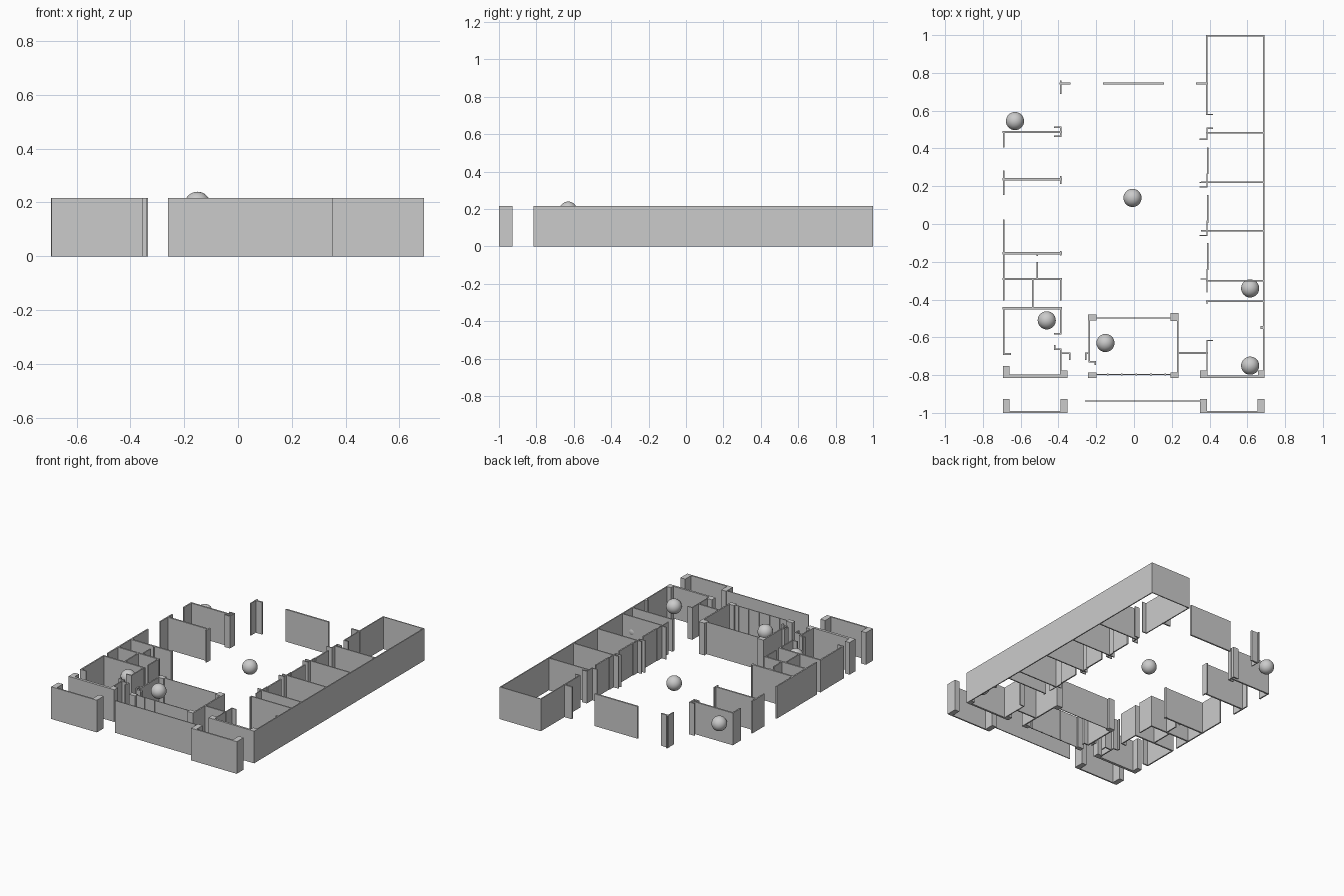
import bpy, bmesh
from mathutils import Matrix, Vector

H = 0.217  # wall height


def box(bm, x0, x1, y0, y1):
    m = Matrix.Translation(((x0 + x1) / 2, (y0 + y1) / 2, H / 2)) @ Matrix.Diagonal((x1 - x0, y1 - y0, H, 1))
    bmesh.ops.create_cube(bm, size=1, matrix=m)


def finish(name, bm):
    me = bpy.data.meshes.new(name)
    bm.to_mesh(me)
    bm.free()
    ob = bpy.data.objects.new(name, me)
    bpy.context.collection.objects.link(ob)
    return ob


def walls(name, t, paths):
    """Extrude axis-aligned centre lines into walls of thickness t."""
    bm = bmesh.new()
    h = t / 2
    for p in paths:
        for (ax, ay), (bx, by) in zip(p, p[1:]):
            box(bm, min(ax, bx) - h, max(ax, bx) + h, min(ay, by) - h, max(ay, by) + h)
    return finish(name, bm)


def blocks(name, rects):
    bm = bmesh.new()
    for r in rects:
        box(bm, *r)
    return finish(name, bm)


# East wing: outer shell, room dividers, corridor wall pieces
XE = 0.386
walls("east_outer_wall", 0.007, [
    [(0.415, 0.58), (XE, 0.58), (XE, 0.9965), (0.687, 0.9965), (0.687, -0.80)]])
walls("east_dividers", 0.008, [
    [(x, y), (0.685, y)] for x, y in
    ((XE, 0.482), (0.36, 0.22), (0.36, -0.036), (XE, -0.301), (XE, -0.408))])
walls("east_corridor_jambs", 0.006, [
    [(0.415, 0.507), (XE, 0.507), (XE, 0.449), (0.35, 0.449)],
    [(0.35, 0.195), (XE, 0.195), (XE, 0.265)],
    [(0.35, 0.22), (XE, 0.22)],
    [(0.35, -0.06), (XE, -0.06), (XE, 0.015)],
    [(XE, -0.24), (XE, -0.36)],
    [(0.355, -0.292), (XE, -0.292)],
    [(XE, -0.408), (XE, -0.42)],
    [(0.415, -0.617), (XE, -0.617), (XE, -0.80)]])
walls("east_corridor_panels", 0.009, [
    [(0.391, a), (0.391, b)] for a, b in ((0.40, 0.27), (0.15, 0.01), (-0.105, -0.24))])
blocks("east_pier", [(0.67, 0.69, -0.557, -0.54)])

# West wing: outer wall pieces, dividers, corridor jambs
XW, XC = -0.69, -0.388
walls("west_outer_wall", 0.009, [
    [(XW, 0.41), (XW, 0.488)],
    [(XW, 0.158), (XW, 0.28)],
    [(XW, -0.40), (XW, 0.02)],
    [(XW, -0.446), (XW, -0.688), (-0.655, -0.688)]])
walls("west_dividers", 0.011, [
    [(XW, y), (XC, y)] for y in (0.488, 0.237, -0.155, -0.292, -0.446)])
walls("west_inner_partitions", 0.008, [
    [(-0.513, -0.205), (-0.513, -0.292)],
    [(-0.513, -0.155), (-0.513, -0.166)],
    [(-0.537, -0.292), (-0.537, -0.446)]])
walls("west_corridor_jambs", 0.008, [
    [(-0.42, 0.512), (XC, 0.512), (XC, 0.465), (-0.42, 0.465)],
    [(XC, 0.25), (XC, 0.215)],
    [(XC, -0.148), (XC, -0.162)],
    [(XC, -0.292), (XC, -0.40)],
    [(XC, -0.446), (XC, -0.582), (-0.42, -0.582)],
    [(-0.42, -0.645), (-0.42, -0.662), (XC, -0.662), (XC, -0.80)],
    [(XC, -0.684), (-0.339, -0.684), (-0.339, -0.715)]])

# North end of the courtyard
walls("north_walls", 0.011, [
    [(-0.158, 0.744), (0.153, 0.744)],
    [(XC, 0.744), (-0.343, 0.744)],
    [(0.333, 0.744), (XE, 0.744)]])
walls("north_west_jamb", 0.007, [[(XC, 0.692), (XC, 0.757)]])

# Entrance lobby: corner piers, side walls, thin glazed screens
blocks("lobby_piers", [
    (-0.243, -0.198, -0.512, -0.478), (0.192, 0.235, -0.514, -0.472),
    (-0.243, -0.198, -0.815, -0.785), (0.192, 0.235, -0.815, -0.785)])
walls("lobby_side_walls", 0.009, [
    [(-0.237, -0.50), (-0.237, -0.73), (-0.205, -0.73), (-0.205, -0.742)],
    [(0.231, -0.50), (0.231, -0.79)],
    [(0.231, -0.683), (XE, -0.683)],
    [(-0.237, -0.684), (-0.256, -0.684), (-0.256, -0.715)]])
walls("lobby_screens", 0.005, [
    [(-0.2, -0.497), (0.195, -0.497)],
    [(-0.2, -0.797), (0.195, -0.797)]])
blocks("lobby_mullions", [
    (x - 0.004, x + 0.004, -0.801, -0.791) for x in (-0.14, -0.065, 0.012, 0.09, 0.165)])

# Front: gatehouse piers, walls and long screen
blocks("south_wing_piers", [
    (-0.694, -0.66, -0.815, -0.752), (-0.388, -0.353, -0.815, -0.775),
    (0.35, 0.386, -0.815, -0.775), (0.656, 0.691, -0.815, -0.775)])
blocks("south_wing_walls", [(-0.66, -0.388, -0.815, -0.797), (0.386, 0.656, -0.815, -0.801)])
blocks("front_piers", [
    (x, x + 0.036, -1.0, -0.927) for x in (-0.694, -0.389, 0.35, 0.655)])
blocks("front_walls", [(-0.66, -0.388, -1.0, -0.99), (0.384, 0.657, -1.0, -0.99)])
walls("front_screen", 0.006, [[(-0.257, -0.937), (0.35, -0.937)]])

# Floating marker balls
for i, c in enumerate([(-0.63, 0.545, 0.15), (-0.008, 0.138, 0.1), (-0.462, -0.51, 0.158),
                       (-0.151, -0.63, 0.192), (0.615, -0.341, 0.11), (0.615, -0.75, 0.112)]):
    bm = bmesh.new()
    bmesh.ops.create_uvsphere(bm, u_segments=32, v_segments=16, radius=0.048,
                              matrix=Matrix.Translation(Vector(c)))
    for f in bm.faces:
        f.smooth = True
    finish(f"marker_ball_{i + 1}", bm)
